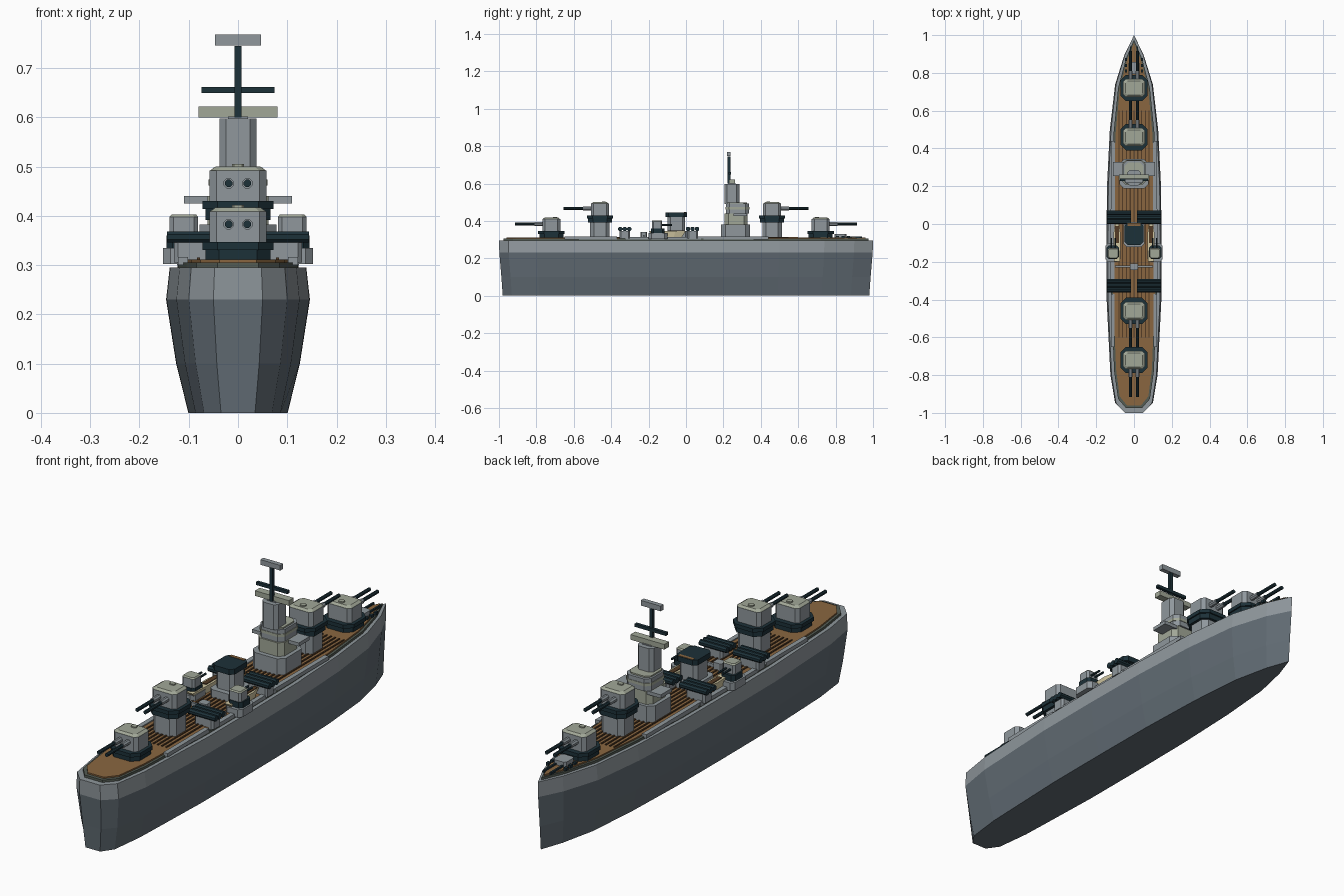
import bpy, bmesh, math

cube = bpy.data.objects.get("Cube")
if cube:
    bpy.data.objects.remove(cube, do_unlink=True)


def material(name, rgb):
    m = bpy.data.materials.new(name)
    m.use_nodes = True
    linear = [(c / 255) ** 2.2 for c in rgb] + [1]
    m.diffuse_color = linear
    m.node_tree.nodes["Principled BSDF"].inputs["Base Color"].default_value = linear
    return m


GREY = material("light grey", (142, 150, 155))
SLATE = material("slate hull", (98, 108, 116))
PALE = material("pale olive grey", (160, 166, 150))
DARK = material("dark teal", (34, 52, 59))
WOOD = material("deck wood", (136, 102, 66))
PLANK = material("plank seam", (84, 62, 42))
RIM = material("deck edge", (84, 92, 84))
CREAM = material("cream", (208, 198, 160))


def loft(name, rings, mats):
    """Skin a stack of equal-sized rings, one material per band."""
    bm = bmesh.new()
    loops = [[bm.verts.new(p) for p in r] for r in rings]
    n = len(rings[0])
    for b, (low, high) in enumerate(zip(loops, loops[1:])):
        for i in range(n):
            j = (i + 1) % n
            bm.faces.new((low[i], low[j], high[j], high[i])).material_index = min(b, len(mats) - 1)
    bm.faces.new(loops[0][::-1])
    bm.faces.new(loops[-1]).material_index = len(mats) - 1
    bmesh.ops.recalc_face_normals(bm, faces=bm.faces)
    mesh = bpy.data.meshes.new(name)
    bm.to_mesh(mesh)
    bm.free()
    for m in mats:
        mesh.materials.append(m)
    obj = bpy.data.objects.new(name, mesh)
    bpy.context.collection.objects.link(obj)
    return obj


def block(name, x, y, z0, z1, hx, hy, mat, cut=0.0, top=1.0):
    """Upright box with optional cut corners and tapered top."""
    if cut:
        pts = [(hx, cut - hy), (hx, hy - cut), (hx - cut, hy), (cut - hx, hy),
               (-hx, hy - cut), (-hx, cut - hy), (cut - hx, -hy), (hx - cut, -hy)]
    else:
        pts = [(hx, -hy), (hx, hy), (-hx, hy), (-hx, -hy)]
    return loft(name, [[(x + px * s, y + py * s, z) for px, py in pts]
                       for z, s in ((z0, 1), (z1, top))], [mat])


def tube(name, start, axis, length, radius, mat, sides=8):
    """Straight tube along the x or y axis."""
    rings = []
    for d in (0, length):
        ring = []
        for i in range(sides):
            a = math.tau * (i + 0.5) / sides
            u, v = radius * math.cos(a), radius * math.sin(a)
            x, y, z = start
            ring.append((x + d, y + u, z + v) if axis == "x" else (x + u, y + d, z + v))
        rings.append(ring)
    return loft(name, rings, [mat])


# Hull and deck share one outline
HALF = [(0.05, 0.9), (0.1, 0.74), (0.128, 0.5), (0.143, 0.2), (0.146, -0.1),
        (0.145, -0.4), (0.125, -0.8), (0.1, -0.95), (0.05, -1.0)]
OUTLINE = [(0, 1)] + [(-x, y) for x, y in HALF] + [(x, y) for x, y in reversed(HALF)]


def section(z, sx, sy):
    return [(x * sx, y * sy, z) for x, y in OUTLINE]


loft("hull", [section(0, 0.69, 0.98), section(0.1, 0.86, 0.987),
              section(0.23, 1, 0.998), section(0.295, 0.95, 1)], [SLATE, SLATE, GREY])
loft("deck_edge", [section(0.29, 0.84, 0.975), section(0.305, 0.84, 0.975)], [RIM])
loft("wood_deck", [section(0.3, 0.76, 0.96), section(0.311, 0.76, 0.96)], [WOOD])

# Plank seams and side walkways
for i in range(-4, 5):
    block("plank_seam", i * 0.02, 0, 0.311, 0.315, 0.003, 0.6, PLANK)
for s in (-1, 1):
    block("aft_walkway", s * 0.112, -0.51, 0.3, 0.316, 0.01, 0.14, GREY)
    block("forward_walkway", s * 0.111, 0.25, 0.3, 0.316, 0.01, 0.19, GREY)
    block("middle_walkway", s * 0.114, -0.12, 0.3, 0.314, 0.01, 0.2, GREY)


def main_turret(y, facing, raised):
    z = 0.43 if raised else 0.347
    if raised:
        block("barbette_column", 0, y, 0.305, 0.395, 0.054, 0.052, GREY, 0.02)
    block("barbette_lower_ring", 0, y, z - 0.038, z - 0.016, 0.066, 0.064, DARK, 0.027)
    block("barbette_upper_ring", 0, y, z - 0.016, z, 0.072, 0.07, DARK, 0.03)
    block("turret_house", 0, y, z, z + 0.062, 0.058, 0.048, GREY, 0.014)
    block("turret_roof", 0, y, z + 0.062, z + 0.07, 0.057, 0.047, PALE, 0.014, 0.8)
    block("turret_hatch", 0, y - facing * 0.02, z + 0.068, z + 0.075, 0.012, 0.01, PALE, 0.004)
    for s in (-1, 1):
        start = y + facing * 0.04
        tube("gun_sleeve", (s * 0.019, start, z + 0.036), "y", facing * 0.05, 0.011, GREY)
        tube("gun_barrel", (s * 0.019, start, z + 0.036), "y", facing * 0.155, 0.008, DARK)


for facing in (-1, 1):
    main_turret(facing * 0.72, facing, False)
    main_turret(facing * 0.46, facing, True)

# Bridge tower
block("tower_base", 0, 0.265, 0.305, 0.382, 0.078, 0.078, GREY, 0.025)
block("tower_middle", 0, 0.268, 0.382, 0.44, 0.062, 0.062, PALE, 0.02)
block("tower_bridge", 0, 0.275, 0.44, 0.492, 0.058, 0.062, GREY, 0.02)
block("bridge_window_band", 0, 0.275, 0.462, 0.474, 0.06, 0.064, PALE, 0.02)
block("bridge_wings", 0, 0.29, 0.425, 0.44, 0.11, 0.037, GREY)
block("bridge_roof", 0, 0.27, 0.492, 0.498, 0.05, 0.055, PALE, 0.018)
block("tower_column", 0, 0.245, 0.49, 0.598, 0.038, 0.04, GREY, 0.014)
block("rangefinder", 0, 0.245, 0.6, 0.622, 0.08, 0.016, PALE)
block("rangefinder_pivot", 0, 0.245, 0.595, 0.602, 0.02, 0.02, GREY)
block("mast", 0, 0.23, 0.6, 0.745, 0.007, 0.007, DARK)
block("mast_yard", 0, 0.234, 0.649, 0.662, 0.074, 0.007, DARK)
block("radar_bar", 0, 0.228, 0.746, 0.768, 0.047, 0.01, GREY)

# Funnel
block("funnel_base", 0, -0.055, 0.305, 0.345, 0.055, 0.066, GREY, 0.015)
block("funnel", 0, -0.052, 0.345, 0.425, 0.042, 0.046, GREY, 0.014)
block("funnel_cap", 0, -0.052, 0.422, 0.445, 0.05, 0.058, DARK, 0.016)
block("funnel_cap_edge", 0, -0.003, 0.438, 0.447, 0.034, 0.007, WOOD)

# Torpedo launchers, mirrored on both sides
for s in (-1, 1):
    for y in (0.035, -0.327):
        block("launcher_base", s * 0.085, y, 0.305, 0.346, 0.045, 0.028, GREY, 0.008)
        for k in (-1, 0, 1):
            tube("torpedo_tube", (s * 0.016, y + k * 0.024, 0.357), "x", s * 0.128, 0.0125, DARK)

    # Boats
    hull = [(-0.014, -0.09), (0.014, -0.09), (0.018, 0.04), (0.009, 0.09), (-0.009, 0.09), (-0.018, 0.04)]
    loft("boat", [[(s * 0.09 + x * k, -0.1 + y * k, z) for x, y in hull]
                  for z, k in ((0.312, 0.85), (0.346, 1.1))], [CREAM])
    block("boat_inside", s * 0.09, -0.055, 0.345, 0.349, 0.01, 0.045, PLANK)

    # Secondary turrets on sponsons
    block("sponson", s * 0.112, -0.15, 0.302, 0.335, 0.04, 0.05, GREY, 0.015)
    block("small_turret_ring", s * 0.112, -0.15, 0.335, 0.36, 0.033, 0.036, DARK, 0.012)
    block("small_turret", s * 0.11, -0.155, 0.36, 0.398, 0.029, 0.028, GREY, 0.008)
    block("small_turret_roof", s * 0.11, -0.155, 0.398, 0.403, 0.029, 0.028, PALE, 0.008, 0.85)
    for k in (-1, 1):
        tube("small_gun", (s * 0.11 + k * 0.01, -0.13, 0.378), "y", 0.055, 0.005, DARK, 6)

    # Anchor gear
    block("anchor_chain", s * 0.017, 0.87, 0.308, 0.318, 0.004, 0.07, DARK)
    for y in (0.81, 0.84, 0.87):
        block("bollard", s * 0.042, y, 0.308, 0.32, 0.006, 0.008, DARK)

# Crossbeam amidships and bow windlass
block("crossbeam", 0, -0.226, 0.312, 0.326, 0.1, 0.005, GREY)
block("crossbeam_house", 0, -0.226, 0.312, 0.342, 0.02, 0.018, GREY, 0.005)
block("windlass", 0, 0.825, 0.309, 0.331, 0.03, 0.032, GREY, 0.008)
